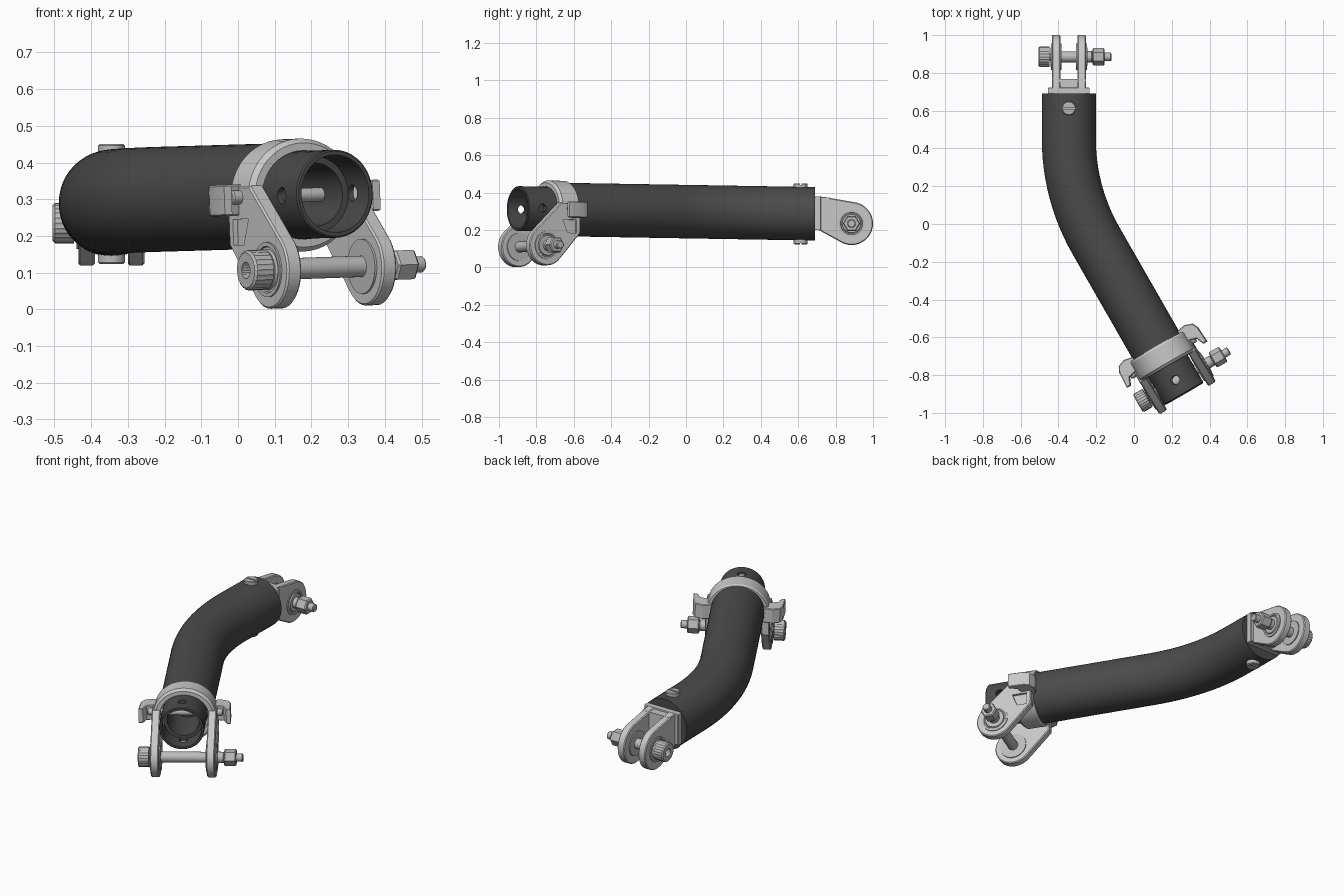
import bpy, bmesh, math
from mathutils import Matrix, Vector
from mathutils.geometry import convex_hull_2d

if "Cube" in bpy.data.objects:
    bpy.data.objects.remove(bpy.data.objects["Cube"])


def material(name, v):
    m = bpy.data.materials.new(name)
    m.use_nodes = True
    m.diffuse_color = (v, v, v, 1)
    m.node_tree.nodes["Principled BSDF"].inputs["Base Color"].default_value = (v, v, v, 1)
    return m


DARK = material("dark_tube", 0.07)
ALLOY = material("light_alloy", 0.58)
STEEL = material("steel", 0.5)

# Local frames: x across, y along the tube, z up
REAR = Matrix.Translation((-0.345, 0.69, 0.287))
FRONT = (Matrix.Translation((0.265, -0.90, 0.315)) @ Matrix.Rotation(math.radians(30), 4, 'Z')
         @ Matrix.Rotation(-0.02, 4, 'X') @ Matrix.Rotation(-0.03, 4, 'Y'))


def finish(name, bm, frame, mat):
    bmesh.ops.remove_doubles(bm, verts=bm.verts, dist=1e-5)
    bm.transform(frame)
    bmesh.ops.recalc_face_normals(bm, faces=bm.faces)
    me = bpy.data.meshes.new(name)
    bm.to_mesh(me)
    bm.free()
    ob = bpy.data.objects.new(name, me)
    bpy.context.collection.objects.link(ob)
    me.materials.append(mat)
    smooth(ob)
    return ob


def activate(ob):
    for o in bpy.context.selected_objects:
        o.select_set(False)
    ob.select_set(True)
    bpy.context.view_layer.objects.active = ob


def smooth(ob):
    activate(ob)
    bpy.ops.object.shade_smooth_by_angle(angle=math.radians(30))


def place(axis, p, a, b):
    return {'X': (p, a, b), 'Y': (a, p, b), 'Z': (a, b, p)}[axis]


def spin(name, profile, axis, frame, mat, n=36, centre=(0, 0, 0), knurl=0):
    """Revolve (position, radius) pairs about an axis."""
    bm = bmesh.new()
    rings = []
    for p, r in profile:
        ring = []
        for i in range(n):
            a = 2 * math.pi * i / n
            q = r * (1 - knurl * (i % 2))
            ring.append(bm.verts.new(Vector(centre) + Vector(place(axis, p, q * math.cos(a), q * math.sin(a)))))
        rings.append(ring)
    pairs = list(zip(rings, rings[1:]))
    if profile[0][1] > 0:
        pairs.append((rings[-1], rings[0]))
    for u, v in pairs:
        for i in range(n):
            j = (i + 1) % n
            bm.faces.new((u[i], u[j], v[j], v[i]))
    return finish(name, bm, frame, mat)


def rod(name, lo, hi, r, axis, frame, mat, n=28, centre=(0, 0, 0), c=0.004):
    return spin(name, [(lo, 0), (lo, r - c), (lo + c, r), (hi - c, r), (hi, r - c), (hi, 0)],
                axis, frame, mat, n, centre)


def prism(name, pts, axis, lo, hi, frame, mat, bevel=0.0):
    bm = bmesh.new()
    a = [bm.verts.new(place(axis, lo, *p)) for p in pts]
    b = [bm.verts.new(place(axis, hi, *p)) for p in pts]
    bm.faces.new(a)
    bm.faces.new(b)
    for i in range(len(pts)):
        j = (i + 1) % len(pts)
        bm.faces.new((a[i], a[j], b[j], b[i]))
    if bevel:
        bmesh.ops.recalc_face_normals(bm, faces=bm.faces)
        rim = [e for e in bm.edges if (e.verts[0] in a) == (e.verts[1] in a)]
        bmesh.ops.bevel(bm, geom=rim, offset=bevel, segments=1, affect='EDGES')
    return finish(name, bm, frame, mat)


def rect(a0, a1, b0, b1):
    return [(a0, b0), (a1, b0), (a1, b1), (a0, b1)]


def cut(ob, cutter):
    cutter.hide_render = True
    activate(ob)
    mod = ob.modifiers.new("cut", 'BOOLEAN')
    mod.operation = 'DIFFERENCE'
    mod.solver = 'EXACT'
    mod.object = cutter
    bpy.ops.object.modifier_apply(modifier=mod.name)
    bpy.data.objects.remove(cutter)
    smooth(ob)


def eye_arm(y, z, r, corners):
    """Outline of an arm that ends in a round eye."""
    pts = [(y + r * math.cos(i * math.pi / 18), z + r * math.sin(i * math.pi / 18)) for i in range(36)]
    pts += corners
    return [pts[i] for i in convex_hull_2d([Vector(p) for p in pts])]


def eye_bolt(end, frame, y, z, inner, outer, nut, washer):
    """Cap screw, sleeve, nut and bearing faces for one fork."""
    c = (0, y, z)
    h = outer + 0.012
    a = -outer - 0.07
    spin(end + "_bolt_head", [(a + 0.03, 0), (a + 0.03, 0.023), (a, 0.023), (a, 0.049), (a + 0.006, 0.055),
                              (-h, 0.055), (-h, 0)], 'X', frame, STEEL, 48, c, 0.04)
    rod(end + "_bolt_shaft", -h, nut + 0.1, 0.022, 'X', frame, STEEL, centre=c)
    rod(end + "_bolt_sleeve", -inner, inner, 0.029, 'X', frame, STEEL, centre=c)
    rod(end + "_nut_spacer", outer, nut, 0.03, 'X', frame, STEEL, centre=c)
    rod(end + "_nut", nut, nut + 0.065, 0.046, 'X', frame, STEEL, 6, c, 0.006)
    for sg in (-1, 1):
        side = "left" if sg > 0 else "right"
        spin(f"{end}_bearing_{side}",
             [(sg * (inner - 0.006), 0.02), (sg * (inner - 0.006), washer), (sg * (outer + 0.005), washer),
              (sg * (outer + 0.005), washer * 0.85), (sg * (outer + 0.001), washer * 0.82),
              (sg * (outer + 0.001), washer * 0.74), (sg * (outer + 0.008), washer * 0.7),
              (sg * (outer + 0.008), 0.02)], 'X', frame, STEEL, 36, c)


# Bent main tube
R, TUBE = 1.08, 0.143
path = [(-0.345, 0.69, 0)]
for i in range(13):
    a = math.radians(30) * i / 12
    path.append((-0.345 + R * (1 - math.cos(a)), 0.45 - R * math.sin(a), a))
path.append((0.165, -0.727, math.radians(30)))
bm = bmesh.new()
rings = []
for x, y, a in path:
    z = 0.287 + 0.024 * (0.69 - y) / 1.417
    m = Matrix.Translation((x, y, z)) @ Matrix.Rotation(a, 4, 'Z')
    rings.append([bm.verts.new(m @ Vector((TUBE * math.cos(t * math.pi / 24), 0, TUBE * math.sin(t * math.pi / 24))))
                  for t in range(48)])
for u, v in zip(rings, rings[1:]):
    for i in range(48):
        bm.faces.new((u[i], u[i - 1], v[i - 1], v[i]))
bm.faces.new(rings[0])
finish("main_tube", bm, Matrix(), DARK)

# Hollow front socket with cross holes
socket = spin("front_socket", [(0.36, 0), (0.36, 0.12), (0.004, 0.12), (0, 0.116), (0, 0.106), (0.11, 0.104),
                               (0.11, 0.086), (0.35, 0.086), (0.35, 0)], 'Y', FRONT, DARK, 48)
for axis in 'XZ':
    cut(socket, rod("hole_cutter", -0.2, 0.2, 0.023, axis, FRONT, DARK, 20, (0, 0.085, 0)))

# Front clamp collar, slightly wider than tall
spin("clamp_collar", [(0.17, 0.121), (0.17, 0.142), (0.185, 0.154), (0.28, 0.154), (0.29, 0.148), (0.29, 0.121)],
     'Y', FRONT @ Matrix.Diagonal((1.08, 1, 1, 1)), ALLOY, 48)
rod("clamp_pin", -0.2, 0.2, 0.019, 'X', FRONT, STEEL, centre=(0, 0.225, 0))
ear = [(0.11, 0.30), (0.185, 0.315), (0.225, 0.30), (0.24, 0.27), (0.245, 0.18), (0.222, 0.18), (0.205, 0.22),
       (0.15, 0.235)]
front_arm = eye_arm(0.083, -0.2, 0.107, [(0.17, -0.03), (0.17, 0.03), (0.29, 0.03), (0.29, -0.13)])
pocket = [(0.18, -0.06), (0.265, -0.06), (0.265, -0.13), (0.21, -0.13)]
for sg, side in ((1, "left"), (-1, "right")):
    prism("clamp_ear_" + side, [(sg * x, y) for x, y in ear], 'Z', -0.05, 0.035, FRONT, ALLOY, 0.004)
    arm = prism("front_arm_" + side, front_arm, 'X', sg * 0.127, sg * 0.172, FRONT, ALLOY, 0.005)
    cut(arm, prism("pocket_cutter", pocket, 'X', sg * 0.158, sg * 0.2, FRONT, ALLOY))
eye_bolt("front", FRONT, 0.083, -0.2, 0.127, 0.172, 0.215, 0.075)

# Rear plug and fork
prism("rear_plug", rect(-0.11, 0.11, -0.087, 0.093), 'Y', -0.02, 0.033, REAR, ALLOY, 0.004)
prism("rear_fork_web", rect(-0.09, 0.09, -0.08, 0.086), 'Y', 0, 0.078, REAR, ALLOY)
rear_arm = eye_arm(0.195, -0.052, 0.115, [(0.02, -0.087), (0.02, 0.093), (0.05, 0.09)])
for sg, side in ((1, "left"), (-1, "right")):
    prism("rear_arm_" + side, rear_arm, 'X', sg * 0.045, sg * 0.09, REAR, ALLOY, 0.005)
eye_bolt("rear", REAR, 0.195, -0.052, 0.045, 0.09, 0.125, 0.07)

# Slotted screws above and below the rear end
for sg, place_name in ((1, "top"), (-1, "bottom")):
    screw = rod("tube_screw_" + place_name, min(sg * 0.13, sg * 0.163), max(sg * 0.13, sg * 0.163), 0.037, 'Z',
                REAR, STEEL, 32, (0, -0.077, 0))
    cut(screw, prism("slot_cutter", rect(-0.05, 0.05, -0.081, -0.073), 'Z', sg * 0.155, sg * 0.18, REAR, STEEL))
